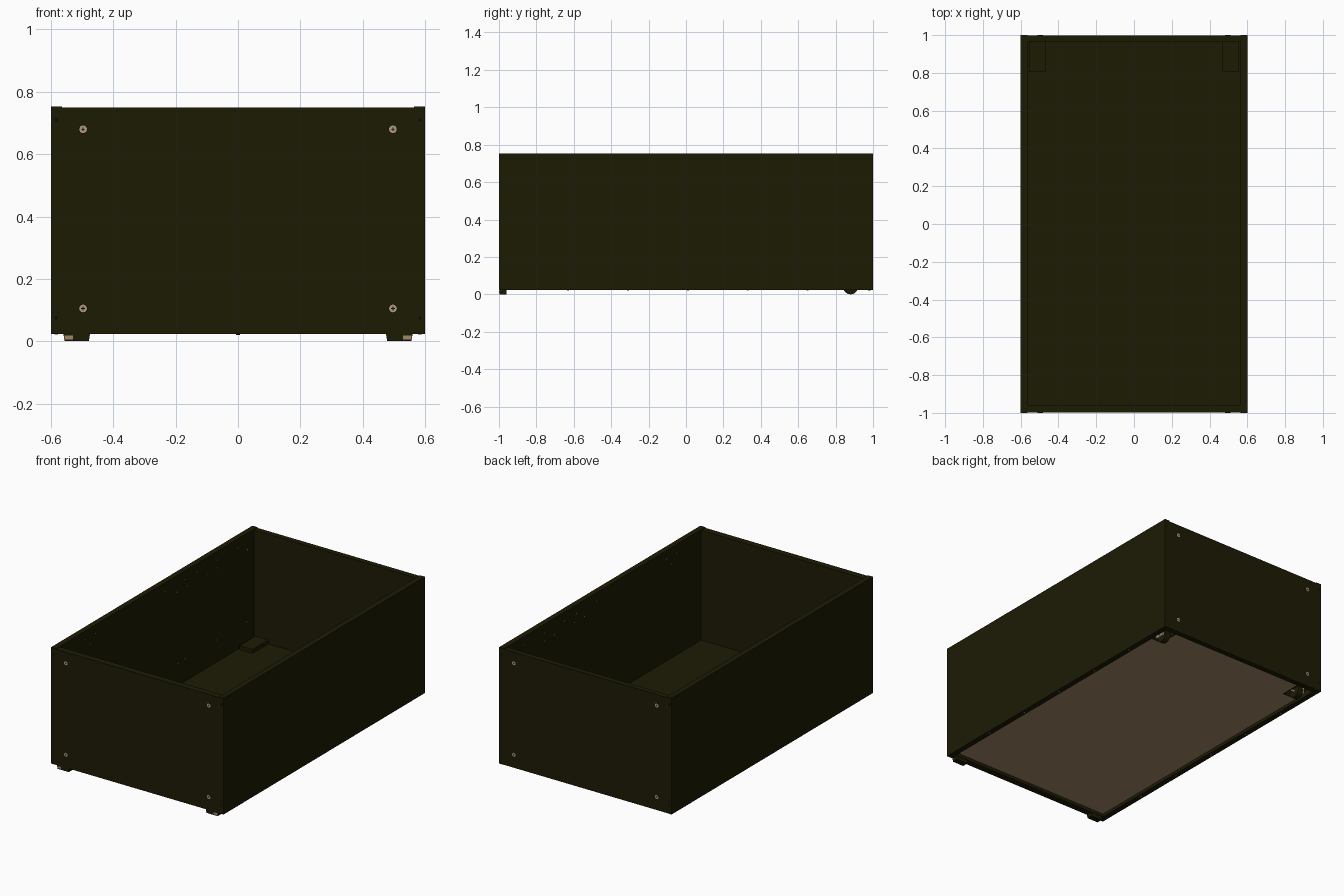
import bpy
import bmesh
from mathutils import Vector

old = bpy.data.objects.get("Cube")
if old:
    bpy.data.objects.remove(old, do_unlink=True)


def make_material(name, rgb):
    mat = bpy.data.materials.new(name)
    mat.use_nodes = True
    color = (*rgb, 1.0)
    mat.diffuse_color = color
    mat.node_tree.nodes["Principled BSDF"].inputs["Base Color"].default_value = color
    return mat


OLIVE = make_material("dark olive paint", (0.012, 0.0105, 0.0012))
BLACK = make_material("near black", (0.003, 0.003, 0.001))
BROWN = make_material("bare brown board", (0.36, 0.25, 0.14))
METAL = make_material("tan metal", (0.42, 0.32, 0.22))


def finish(name, bm, *mats):
    mesh = bpy.data.meshes.new(name)
    bmesh.ops.recalc_face_normals(bm, faces=bm.faces[:])
    bm.to_mesh(mesh)
    bm.free()
    for mat in mats:
        mesh.materials.append(mat)
    obj = bpy.data.objects.new(name, mesh)
    bpy.context.scene.collection.objects.link(obj)
    return obj


def box(name, x, y, z, *mats):
    """Box from (min, max) ranges."""
    bm = bmesh.new()
    bmesh.ops.create_cube(bm, size=1)
    for v in bm.verts:
        v.co = Vector([r[0] if c < 0 else r[1] for c, r in zip(v.co, (x, y, z))])
    return finish(name, bm, *mats)


def disc(name, center, axis, radius, depth, mat, sides=16):
    """Cylinder along the given axis."""
    bm = bmesh.new()
    bmesh.ops.create_cone(bm, cap_ends=True, segments=sides, radius1=radius,
                          radius2=radius, depth=depth)
    turn = Vector((0, 0, 1)).rotation_difference(Vector(axis))
    for v in bm.verts:
        v.co = turn @ v.co + Vector(center)
    return finish(name, bm, mat)


def span(side, a, b):
    return tuple(sorted((side * a, side * b)))


W, L, T = 0.6, 1.0, 0.035
BASE, TOP, FLOOR = 0.023, 0.753, 0.06
INNER = W - T
END = L - 0.001
SIDES = ((1, "left"), (-1, "right"))

# Walls: full-length sides with end panels set between them
for s, tag in SIDES:
    box(f"{tag}_wall", span(s, INNER, W), (-L, L), (BASE, TOP), OLIVE)
box("front_wall", (-INNER, INNER), (-END, -0.958), (BASE, TOP - 0.004), OLIVE)
box("back_wall", (-INNER, INNER), (L - T, END), (BASE, TOP - 0.004), OLIVE)

# Floor: painted above, bare below
floor = box("floor_panel", (-INNER, INNER), (-0.958, L - T), (0.043, FLOOR), OLIVE, BROWN)
for poly in floor.data.polygons:
    poly.material_index = 1 if poly.normal.z < -0.5 else 0

# Rear wheel wells, wheels and axles
HX, HY, HZ = (0.465, 0.555), (0.808, 0.965), 0.085
for s, tag in SIDES:
    cutter = box(f"{tag}_well_cutter", span(s, *HX), (HY[0], HY[1] - 0.004), (0, 0.2), OLIVE)
    cutter.hide_render = True
    cutter.hide_viewport = True
    cutter.display_type = 'WIRE'
    cut = floor.modifiers.new("well", 'BOOLEAN')
    cut.operation = 'DIFFERENCE'
    cut.solver = 'EXACT'
    cut.object = cutter

    t = 0.008
    box(f"{tag}_well_lid", span(s, *HX), HY, (HZ - t / 2, HZ), OLIVE)
    box(f"{tag}_well_outer", span(s, HX[1] - t, HX[1]), HY, (0.043, HZ - t / 2), OLIVE)
    box(f"{tag}_well_inner", span(s, HX[0], HX[0] + t), HY, (0.043, HZ - t / 2), OLIVE)
    box(f"{tag}_well_front", span(s, HX[0] + t, HX[1] - t), (HY[0], HY[0] + t),
        (0.043, HZ - t / 2), OLIVE)

    wheel = disc(f"{tag}_wheel", (s * 0.51, 0.88, 0.04), (1, 0, 0), 0.04, 0.035, OLIVE, 32)
    for poly in wheel.data.polygons:
        poly.use_smooth = len(poly.vertices) == 4
    disc(f"{tag}_axle", (s * 0.51, 0.88, 0.04), (1, 0, 0), 0.008, 0.074, METAL)
    box(f"{tag}_wheel_bracket", span(s, 0.533, 0.545), (0.85, 0.91), (0.025, 0.08), METAL)

# Front feet, tapered towards the ground
for s, tag in SIDES:
    foot = box(f"{tag}_front_foot", span(s, 0.475, 0.56), (-0.997, -0.96), (0, BASE), OLIVE)
    for v in foot.data.vertices:
        if v.co.z < 0.01:
            v.co.x += (s * 0.5175 - v.co.x) * 0.08
    box(f"{tag}_foot_plate", span(s, 0.53, 0.556), (-0.999, -0.997), (0.006, 0.019), BROWN)

# Corner screws with a cross recess, and small dowel plugs
for end, end_tag in ((-1, "front"), (1, "back")):
    for s, tag in SIDES:
        for z, level in ((0.105, "lower"), (0.68, "upper")):
            name = f"{end_tag}_{tag}_{level}"
            x = s * 0.497
            disc(f"{name}_rim", (x, end * END, z), (0, 1, 0), 0.0145, 0.001, BLACK)
            disc(f"{name}_screw", (x, end * END, z), (0, 1, 0), 0.0125, 0.002, METAL)
            y = span(end, END, END + 0.0014)
            box(f"{name}_slot_a", (x - 0.006, x + 0.006), y, (z - 0.0015, z + 0.0015), BLACK)
            box(f"{name}_slot_b", (x - 0.0015, x + 0.0015), y, (z - 0.006, z + 0.006), BLACK)
        for z in (0.075, 0.71):
            disc(f"{end_tag}_{tag}_plug", (s * 0.583, end * L, z), (0, 1, 0),
                 0.005, 0.001, BLACK, 12)

# Fixing holes showing bare board along the inside of the side walls
rows = {0.70: (-0.71, -0.61, 0.08, 0.28, 0.4, 0.6, 0.8),
        0.65: (-0.66, 0.2, 0.3, 0.5, 0.6, 0.9),
        0.20: (0.21, 0.28, 0.59, 0.89)}
for s, tag in SIDES:
    for z, places in rows.items():
        for y in places:
            disc(f"{tag}_fixing_hole", (s * INNER, y, z), (1, 0, 0), 0.004, 0.001, BROWN, 12)

# Screws under the rim
for s, tag in SIDES:
    for i in range(5):
        disc(f"{tag}_underside_screw", (s * 0.583, -0.63 + 0.32 * i, BASE), (0, 0, 1),
             0.005, 0.003, METAL, 12)
for y in (-0.98, 0.98):
    disc("end_underside_screw", (0, y, BASE), (0, 0, 1), 0.006, 0.005, BLACK, 12)
